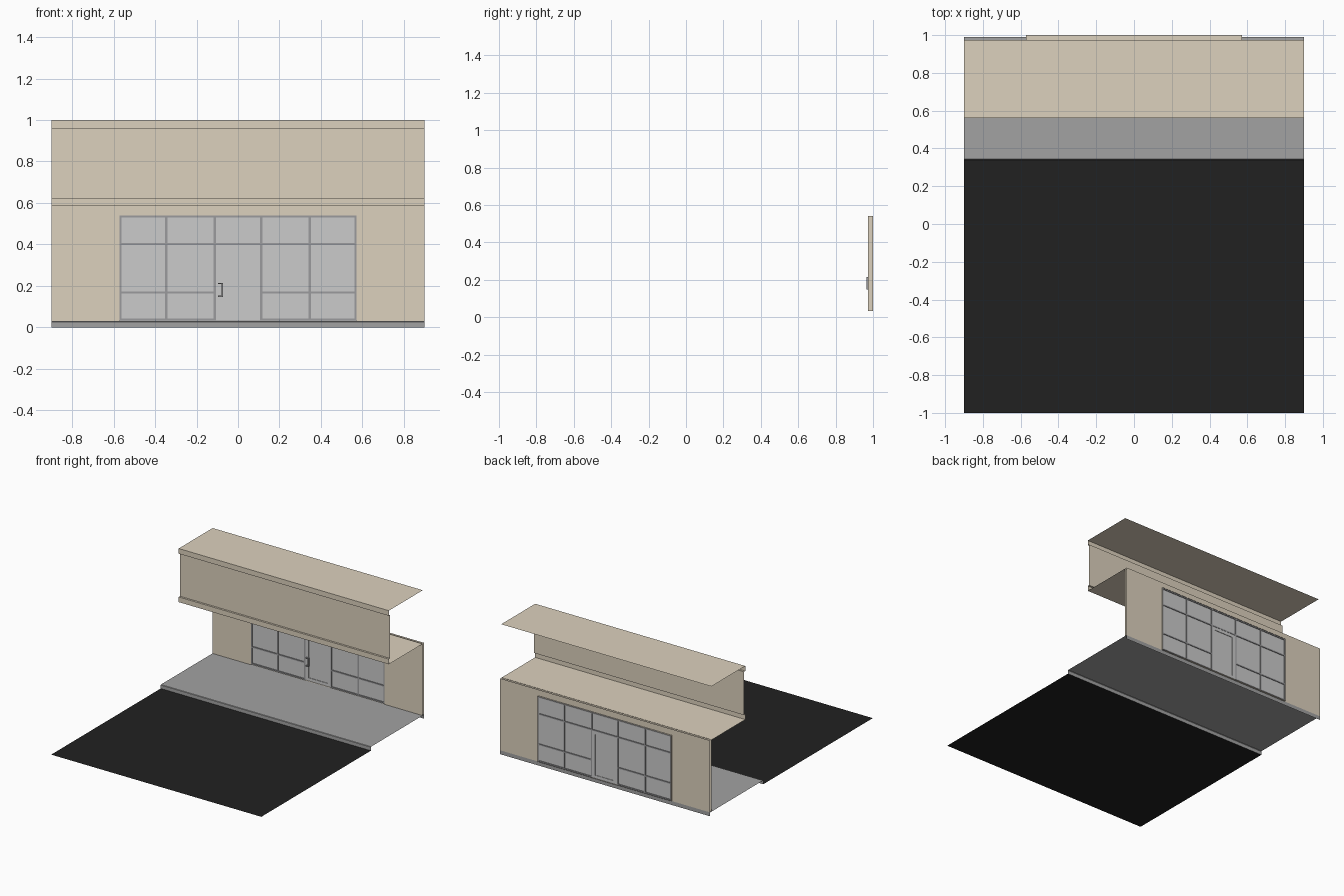
import bpy, bmesh

if "Cube" in bpy.data.objects:
    bpy.data.objects.remove(bpy.data.objects["Cube"])

W = 0.9                      # half width of the building
OX, OZ0, OZ1 = 0.572, 0.033, 0.54   # shopfront opening


def material(name, rgb):
    m = bpy.data.materials.new(name)
    m.diffuse_color = (*rgb, 1)
    m.use_nodes = True
    m.node_tree.nodes["Principled BSDF"].inputs["Base Color"].default_value = m.diffuse_color
    return m


BEIGE = material("stucco", (0.72, 0.64, 0.51))
PAVE = material("pavement", (0.36, 0.36, 0.36))
BLACK = material("asphalt", (0.015, 0.015, 0.015))
METAL = material("frame_metal", (0.33, 0.33, 0.34))


def finish(name, bm, mat):
    me = bpy.data.meshes.new(name)
    bm.to_mesh(me)
    bm.free()
    ob = bpy.data.objects.new(name, me)
    bpy.context.collection.objects.link(ob)
    if mat:
        me.materials.append(mat)
    return ob


def strip(name, profile, mat, half=W):
    """Open (y, z) profile swept along x, without end caps."""
    bm = bmesh.new()
    rows = [[bm.verts.new((x, y, z)) for y, z in profile] for x in (-half, half)]
    for i in range(len(profile) - 1):
        bm.faces.new((rows[0][i], rows[1][i], rows[1][i + 1], rows[0][i + 1]))
    return finish(name, bm, mat)


def upright_rects(name, rects, y, mat):
    """Flat rectangles (x0, x1, z0, z1) standing at depth y, facing -y."""
    bm = bmesh.new()
    for x0, x1, z0, z1 in rects:
        bm.faces.new([bm.verts.new((x, y, z)) for x, z in
                      ((x0, z0), (x1, z0), (x1, z1), (x0, z1))])
    bmesh.ops.remove_doubles(bm, verts=bm.verts, dist=1e-5)
    return finish(name, bm, mat)


def boxes(name, items, y0, y1, mat):
    bm = bmesh.new()
    for x0, x1, z0, z1 in items:
        vs = bmesh.ops.create_cube(bm, size=1)["verts"]
        bmesh.ops.scale(bm, vec=(x1 - x0, y1 - y0, z1 - z0), verts=vs)
        bmesh.ops.translate(bm, vec=((x0 + x1) / 2, (y0 + y1) / 2, (z0 + z1) / 2), verts=vs)
    return finish(name, bm, mat)


# Ground and raised pavement
strip("road", [(-1, 0), (0.34, 0)], BLACK)
strip("pavement", [(0.34, 0), (0.34, 0.027), (0.343, 0.03), (0.99, 0.03), (0.99, 0)], PAVE)

# Canopy: soffit, lower band, recessed fascia, cornice and roof
strip("canopy", [(0.975, 0.585), (0.56, 0.585), (0.56, 0.625), (0.575, 0.625),
                 (0.575, 0.96), (0.56, 0.96), (0.56, 1.0), (0.975, 1.0)], BEIGE)

# Front and back wall skins around the opening
skin = [(-W, -OX, 0.03, OZ1), (OX, W, 0.03, OZ1),
        (-W, -OX, OZ1, 0.587), (-OX, OX, OZ1, 0.587), (OX, W, OZ1, 0.587)]
upright_rects("front_wall", skin, 0.973, BEIGE)
upright_rects("back_wall", skin, 0.99, BEIGE)

# Reveal lining the opening
bm = bmesh.new()
loop = [(-OX, OZ0), (OX, OZ0), (OX, OZ1), (-OX, OZ1)]
a = [bm.verts.new((x, 0.973, z)) for x, z in loop]
b = [bm.verts.new((x, 1.0, z)) for x, z in loop]
for i in range(4):
    j = (i + 1) % 4
    bm.faces.new((a[i], b[i], b[j], a[j]))
finish("opening_reveal", bm, BEIGE)

# Window frame bars
t = 0.005
bars = [(x - t, x + t, OZ0, OZ1) for x in (-0.567, -0.346, -0.112, 0.112, 0.346, 0.567)]
bars += [(-0.562, 0.562, z - t, z + t) for z in (0.403, OZ1 - t)]
for s in (-1, 1):
    xs = sorted((s * 0.117, s * 0.562))
    bars += [(*xs, z - t, z + t) for z in (0.168, OZ0 + t)]
boxes("window_frame", bars, 0.976, 0.998, METAL)

# Glass panes
cols = [(-0.562, -0.351), (-0.341, -0.117), (0.117, 0.341), (0.351, 0.562)]
rows = [(0.043, 0.163), (0.173, 0.398), (0.408, 0.53)]
panes = [(*c, *r) for c in cols for r in rows] + [(-0.107, 0.107, 0.408, 0.53)]
boxes("window_panes", panes, 0.982, 0.993, None)

# Door: leaf rails around a glazed panel
dx, dz0, dz1 = 0.107, 0.034, 0.398
gx, gz0, gz1 = 0.08, 0.058, 0.373
boxes("door_leaf", [(-dx, -gx, dz0, dz1), (gx, dx, dz0, dz1),
                    (-gx, gx, dz0, gz0), (-gx, gx, gz1, dz1)], 0.979, 0.996, None)
boxes("door_glass", [(-gx, gx, gz0, gz1)], 0.983, 0.992, None)

# Door handle
boxes("door_handle", [(-0.08, -0.073, 0.147, 0.215), (-0.097, -0.08, 0.147, 0.154),
                      (-0.097, -0.08, 0.208, 0.215)], 0.965, 0.979, METAL)
